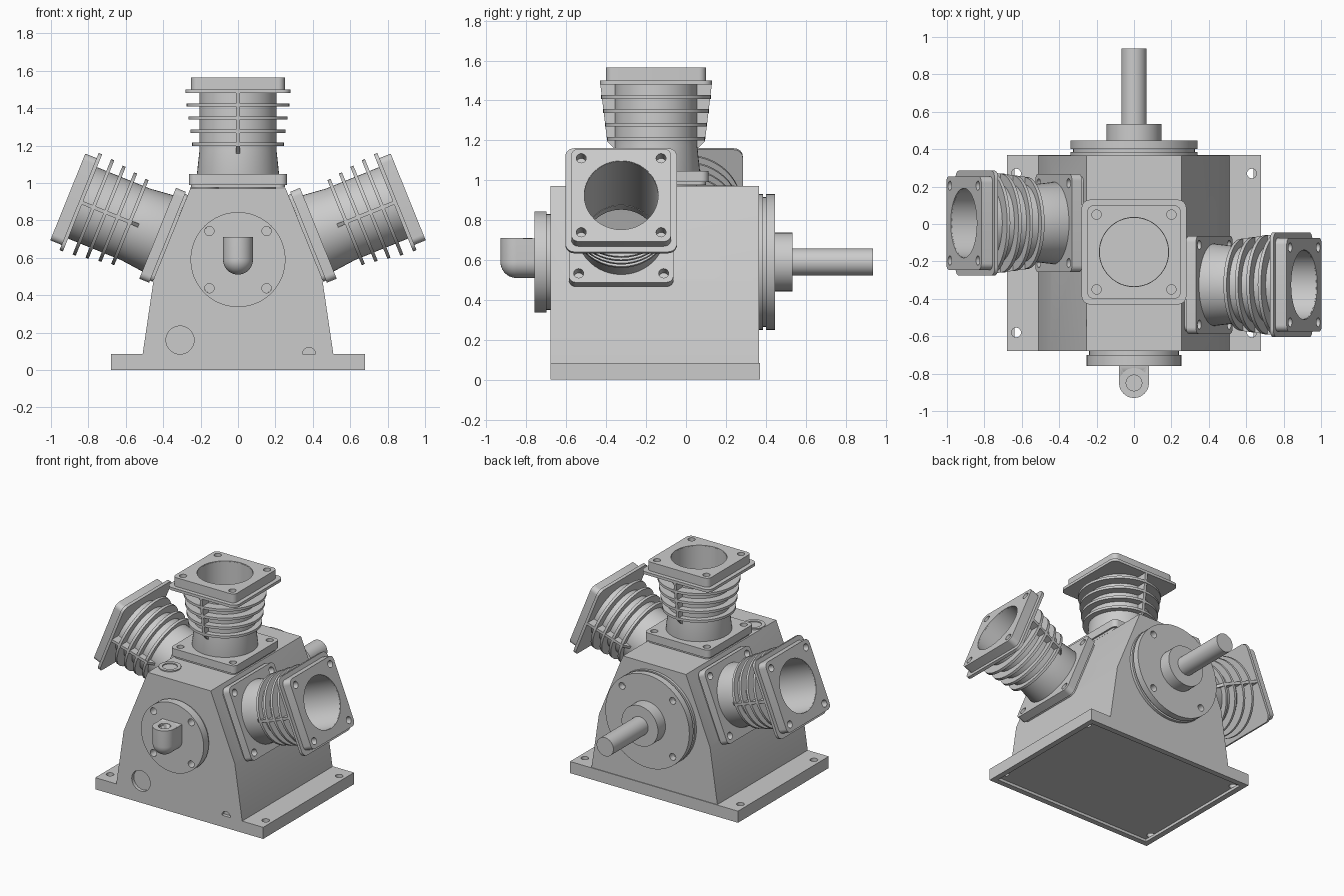
import bpy, bmesh
from math import radians, cos, sin, pi
from mathutils import Matrix

if "Cube" in bpy.data.objects:
    bpy.data.objects.remove(bpy.data.objects["Cube"])

ID = Matrix.Identity(4)
FRONT = Matrix.Rotation(radians(90), 4, 'X')           # local (x, y, z) -> (x, -z, y)
SIDE = Matrix(((0, 0, 1, 0), (1, 0, 0, 0), (0, 1, 0, 0), (0, 0, 0, 1)))  # -> (z, x, y)


def add(name, mesh, M=ID):
    bm = bmesh.new()
    bm.from_mesh(mesh)
    bmesh.ops.remove_doubles(bm, verts=bm.verts, dist=1e-4)
    bm.transform(M)
    bmesh.ops.recalc_face_normals(bm, faces=bm.faces)
    mesh = bpy.data.meshes.new(name)
    bm.to_mesh(mesh)
    bm.free()
    ob = bpy.data.objects.new(name, mesh)
    bpy.context.collection.objects.link(ob)
    return ob


def prism(name, loops, z0, z1, M=ID):
    """Extrude flat outlines (inner loops become holes) from z0 to z1."""
    cu = bpy.data.curves.new(name, 'CURVE')
    cu.dimensions = '2D'
    cu.fill_mode = 'BOTH'
    cu.extrude = (z1 - z0) / 2
    for pts in loops:
        sp = cu.splines.new('POLY')
        sp.points.add(len(pts) - 1)
        for p, (x, y) in zip(sp.points, pts):
            p.co = (x, y, 0, 1)
        sp.use_cyclic_u = True
    tmp = bpy.data.objects.new(name + "_outline", cu)
    bpy.context.collection.objects.link(tmp)
    dg = bpy.context.evaluated_depsgraph_get()
    mesh = bpy.data.meshes.new_from_object(tmp.evaluated_get(dg))
    bpy.data.objects.remove(tmp)
    return add(name, mesh, M @ Matrix.Translation((0, 0, (z0 + z1) / 2)))


def lathe(name, prof, M=ID, n=48):
    """Spin a closed (r, z) profile about z."""
    k = len(prof)
    v = [(r * cos(2*pi*i/n), r * sin(2*pi*i/n), z) for i in range(n) for r, z in prof]
    f = [(i*k + j, (i+1) % n*k + j, (i+1) % n*k + (j+1) % k, i*k + (j+1) % k)
         for i in range(n) for j in range(k)]
    mesh = bpy.data.meshes.new(name)
    mesh.from_pydata(v, [], f)
    return add(name, mesh, M)


def circle(x, y, r, n=32):
    return [(x + r*cos(2*pi*i/n), y + r*sin(2*pi*i/n)) for i in range(n)]


def square(h, r=0.035, n=6):
    return [(sx*(h-r) + r*cos(a + pi/2*i/n), sy*(h-r) + r*sin(a + pi/2*i/n))
            for sx, sy, a in ((1, 1, 0), (-1, 1, pi/2), (-1, -1, pi), (1, -1, 1.5*pi))
            for i in range(n + 1)]


def rect(x0, x1, y0, y1):
    return [(x0, y0), (x1, y0), (x1, y1), (x0, y1)]


def four(d, r, cy=0.0):
    return [circle(sx*d, cy + sy*d, r, 16) for sx in (-1, 1) for sy in (-1, 1)]


def mirrored(right):
    return right + [(-x, z) for x, z in reversed(right)]


# Cylinder placements: upright, right bank, left bank
banks = {"top": Matrix.Translation((0, -0.15, 0.975))}
for side, s, y in (("right", 1, -0.325), ("left", -1, 0.005)):
    banks[side] = Matrix.Translation((s*0.363, y, 0.704)) @ Matrix.Rotation(radians(68*s), 4, 'Y')

# Crankcase: hollow prism with bores and front recesses
case = prism("crankcase", [mirrored([(0.515, 0.05), (0.45, 0.49), (0.255, 0.97)])],
             -0.365, 0.68, FRONT)
cutters = [
    prism("cavity_cutter", [mirrored([(0.46, 0.12), (0.395, 0.47), (0.215, 0.92)])],
          -0.31, 0.63, FRONT),
    prism("drain_cutter", [circle(-0.31, 0.16, 0.075)], 0.655, 0.75, FRONT),
    prism("plug_cutter", [circle(0.38, 0.085, 0.035)], 0.655, 0.75, FRONT)]
cutters += [prism(k + "_bore_cutter", [circle(0, 0, 0.183, 48)], -0.14, 0.05, M)
            for k, M in banks.items()]
for c in cutters:
    m = case.modifiers.new(c.name, 'BOOLEAN')
    m.operation, m.solver, m.object = 'DIFFERENCE', 'EXACT', c
dg = bpy.context.evaluated_depsgraph_get()
case.data = bpy.data.meshes.new_from_object(case.evaluated_get(dg))
case.modifiers.clear()
for c in cutters:
    bpy.data.objects.remove(c)

# Mounting base with bolt holes and a shallow recess underneath
bolts = [circle(sx*0.63, y, 0.026, 16) for sx in (-1, 1) for y in (0.27, -0.58)]
prism("base_plate", [rect(-0.68, 0.68, -0.68, 0.37)] + bolts, 0.02, 0.085)
prism("base_rim", [rect(-0.68, 0.68, -0.68, 0.37), rect(-0.64, 0.64, -0.64, 0.33)], 0, 0.02)

# Oil filler boss on the top of the case
lathe("filler_boss", [(0.05, 0.9), (0.075, 0.9), (0.075, 0.978), (0.05, 0.978)],
      Matrix.Translation((-0.18, -0.53, 0)))

# Finned cylinders
for k, M in banks.items():
    bore = circle(0, 0, 0.186, 48)
    prism(k + "_gasket", [square(0.25), bore], 0, 0.015, M)
    prism(k + "_mount_flange", [square(0.262), bore] + four(0.213, 0.025), 0.015, 0.072, M)
    prof = [(0.185, -0.02), (0.2, -0.02), (0.22, 0.07), (0.206, 0.2)]
    for i in range(4):
        r, z = 0.245 + 0.01*i, 0.232 + 0.07*i
        prof += [(0.206, z-0.009), (r, z-0.009), (r, z+0.009), (0.206, z+0.009)]
    lathe(k + "_finned_barrel", prof + [(0.206, 0.585), (0.185, 0.585)], M)
    rib = [(0.195, 0.17), (0.245, 0.22), (0.28, 0.51), (0.195, 0.51)]
    prism(k + "_fin_ribs", [rib, [(-x, z) for x, z in rib]], -0.01, 0.01, M @ SIDE)
    prism(k + "_square_fin", [square(0.28, 0.045), bore], 0.505, 0.525, M)
    prism(k + "_head_flange", [square(0.25), bore] + four(0.2, 0.025), 0.525, 0.59, M)

# Front cover and oil elbow
Z = 0.59
prism("front_cover_seat", [circle(0, Z, 0.24, 48)], 0.67, 0.70, FRONT)
prism("front_cover", [circle(0, Z, 0.254, 48)] + four(0.153, 0.025, Z), 0.70, 0.76, FRONT)
u = [(0.08, 0.708)] + [(-0.08, 0.708)] + [(0.08*cos(pi + pi*i/16), Z + 0.08*sin(pi + pi*i/16))
                                          for i in range(17)]
prism("elbow_body", [u], 0.755, 0.85, FRONT)
arc = [(0.08*sin(pi/2*i/10), Z - 0.08*cos(pi/2*i/10)) for i in range(11)]
lathe("elbow_end", arc + [(0.08, 0.71), (0.042, 0.71), (0.042, 0.62), (0, 0.62)],
      Matrix.Translation((0, -0.85, 0)), 32)
bm_hole = prism("elbow_hole_cutter", [circle(0, -0.85, 0.042)], 0.62, 0.8)
m = bpy.data.objects["elbow_body"].modifiers.new("hole", 'BOOLEAN')
m.operation, m.solver, m.object = 'DIFFERENCE', 'EXACT', bm_hole
bm_hole.hide_render = True
bm_hole.hide_set(True)

# Rear bearing cover, hub and drive shaft
prism("rear_cover_seat", [circle(0, Z, 0.34, 64)], -0.385, -0.36, FRONT)
prism("rear_cover_groove", [circle(0, Z, 0.325, 64)], -0.40, -0.38, FRONT)
prism("rear_cover", [circle(0, Z, 0.34, 64)] + four(0.205, 0.025, Z), -0.447, -0.40, FRONT)
prism("shaft_hub", [circle(0, Z, 0.147, 48)], -0.535, -0.44, FRONT)
prism("drive_shaft", [circle(0, Z, 0.068)], -0.937, -0.53, FRONT)

# Smooth round surfaces, keep edges crisp
for ob in bpy.context.collection.objects:
    if not ob.hide_render:
        ob.select_set(True)
        bpy.context.view_layer.objects.active = ob
bpy.ops.object.shade_smooth_by_angle(angle=radians(30))
